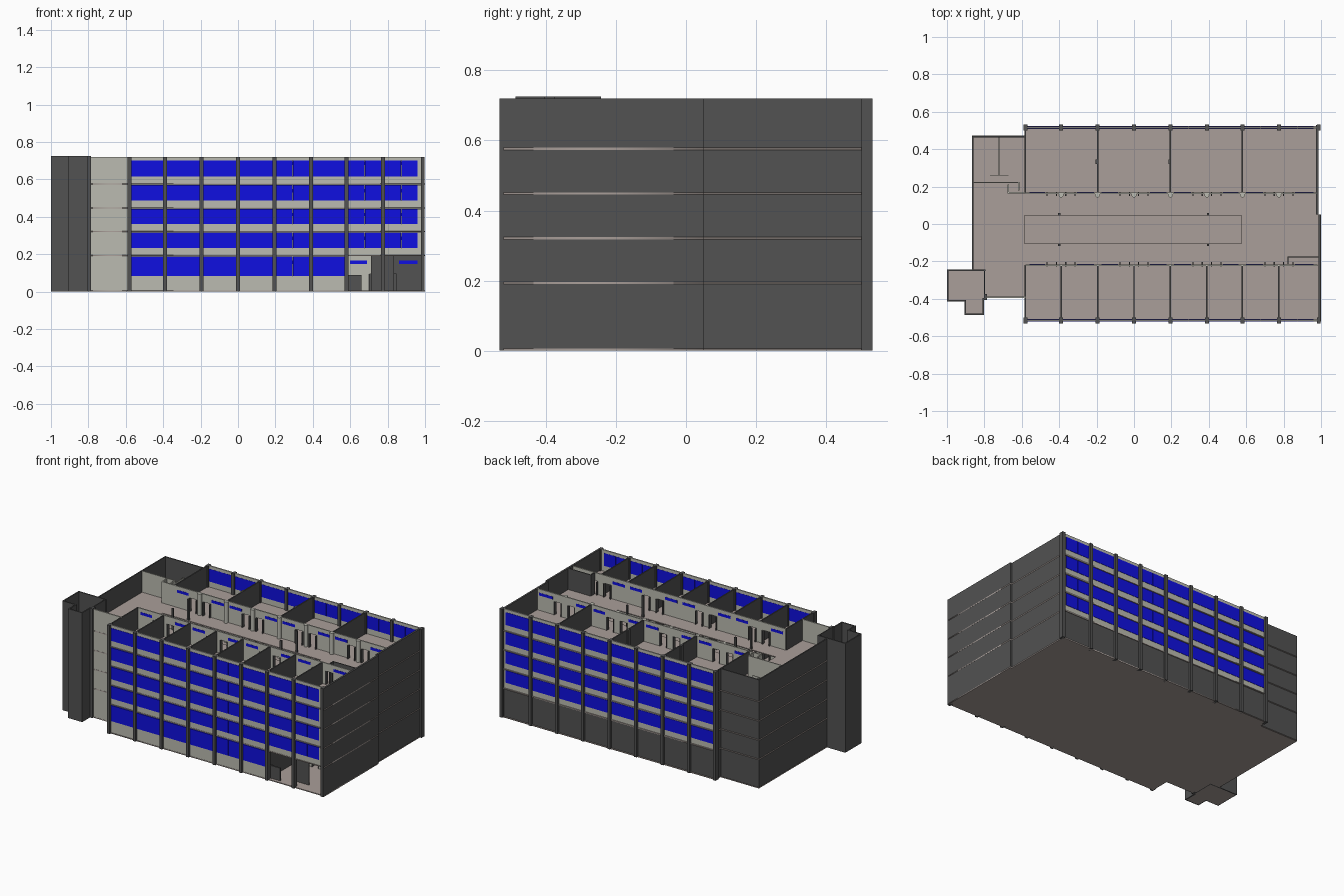
import bpy, bmesh
from mathutils import Matrix, Vector

if "Cube" in bpy.data.objects:
    bpy.data.objects.remove(bpy.data.objects["Cube"])


def material(name, rgb):
    m = bpy.data.materials.new(name)
    m.diffuse_color = (*rgb, 1)
    m.use_nodes = True
    m.node_tree.nodes["Principled BSDF"].inputs["Base Color"].default_value = m.diffuse_color
    return m


DARK = material("dark_wall", (0.085, 0.085, 0.085))
LIGHT = material("pale_panel", (0.50, 0.50, 0.44))
SLAB = material("floor_beige", (0.40, 0.345, 0.32))
BLUE = material("blue_glass", (0.005, 0.005, 0.75))
parts = {}


def mesh_for(name, mat):
    if name not in parts:
        parts[name] = (bmesh.new(), mat)
    return parts[name][0]


def box(name, mat, x0, x1, y0, y1, z0, z1):
    size = Vector((x1 - x0, y1 - y0, z1 - z0))
    mid = Vector((x0 + x1, y0 + y1, z0 + z1)) / 2
    bmesh.ops.create_cube(mesh_for(name, mat), size=1,
                          matrix=Matrix.Translation(mid) @ Matrix.Diagonal((*size, 1)))


def cylinder(name, mat, x, y, r, z0, z1):
    bmesh.ops.create_cone(mesh_for(name, mat), cap_ends=True, segments=16, radius1=r, radius2=r,
                          depth=z1 - z0, matrix=Matrix.Translation((x, y, (z0 + z1) / 2)))


def slab(name, z, t, loops):
    cu = bpy.data.curves.new(name, 'CURVE')
    cu.dimensions, cu.fill_mode, cu.extrude = '2D', 'BOTH', t / 2
    for loop in loops:
        sp = cu.splines.new('POLY')
        sp.points.add(len(loop) - 1)
        for p, (x, y) in zip(sp.points, loop):
            p.co = (x, y, 0, 1)
        sp.use_cyclic_u = True
    cu.materials.append(SLAB)
    ob = bpy.data.objects.new(name, cu)
    ob.location.z = z + t / 2
    bpy.context.collection.objects.link(ob)
    bpy.ops.object.select_all(action='DESELECT')
    ob.select_set(True)
    bpy.context.view_layer.objects.active = ob
    bpy.ops.object.convert(target='MESH')


Z = [0, 0.19, 0.318, 0.445, 0.573, 0.72]      # storey levels
X = [-0.58, -0.39, -0.195, 0, 0.195, 0.39, 0.58, 0.775, 0.99]   # column grid
T = 0.006                                     # slab thickness

# Floor slabs, with an atrium opening on the upper storeys
outline = [(-0.585, -0.521), (0.9985, -0.521), (0.9985, 0.05), (0.9865, 0.05), (0.9865, 0.524),
           (-0.585, 0.524), (-0.585, 0.472), (-0.866, 0.472), (-0.866, -0.25), (-0.995, -0.25),
           (-0.995, -0.41), (-0.90, -0.41), (-0.90, -0.48), (-0.81, -0.48), (-0.81, -0.396),
           (-0.585, -0.396)]
atrium = [(-0.585, -0.105), (0.575, -0.105), (0.575, 0.045), (-0.585, 0.045)]
for i in range(5):
    slab(f"floor_slab_{i}", Z[i], T, [outline] if i == 0 else [outline, atrium])

for i in range(5):
    z0, z1 = Z[i] + T, Z[i + 1]
    top = z1 - 0.02 if i == 4 else z1 - 0.003      # head of the windows
    sill = Z[i] + (0.083 if i == 0 else 0.043)

    # Front and back facade bays
    for k in range(8):
        a, b = X[k], X[k + 1]
        for side in (-1, 1):
            y0, y1 = sorted((side * 0.510, side * 0.519))
            g0, g1 = sorted((side * 0.509, side * 0.521))
            if i == 0 and side == 1:
                box("back_ground_wall", DARK, a, b, y0, y1, z0, z1)
                continue
            if i == 0 and k >= 6:
                continue
            box("sill_panels", LIGHT, a, b, y0, y1, z0, sill)
            if z1 - top > 0.004:
                box("window_heads", LIGHT, a, b, y0, y1, top, z1)
            l, r = a + 0.010, b - (0.03 if k == 7 else 0.010)
            cuts = [l, (l + r) / 2, r] if k in (4, 6, 7) else [l, r]
            for u, v in zip(cuts, cuts[1:]):
                box("window_glass", BLUE, u + 0.001, v - 0.001, g0, g1, sill, top)
            if k == 7:
                box("sill_panels", LIGHT, r, b, y0, y1, sill, top)

    # Gable wall in two planes, west wing and its pale front
    box("east_gable_wall", DARK, 0.986, 0.998, -0.53, 0.05, z0, z1)
    box("east_gable_wall", DARK, 0.974, 0.986, 0.05, 0.53, z0, z1)
    box("west_wing_wall", DARK, -0.865, -0.857, -0.245, 0.471, z0, z1)
    box("west_wing_wall", DARK, -0.865, -0.58, 0.463, 0.471, z0, z1)
    box("west_wing_front", LIGHT, -0.80, -0.58, -0.395, -0.387, z0, z1)
    box("main_end_walls", DARK, -0.585, -0.577, -0.52, -0.22, z0, z1)
    box("main_end_walls", DARK, -0.585, -0.577, 0.165, 0.52, z0, z1)

    # Service rooms in the west wing
    box("service_walls", LIGHT, -0.857, -0.62, 0.218, 0.224, z0, z1)
    box("service_walls", DARK, -0.675, -0.667, 0.165, 0.21, z0, z1)
    box("service_walls", DARK, -0.675, -0.58, 0.162, 0.170, z0, z1)
    box("service_walls", DARK, -0.62, -0.612, 0.18, 0.224, z0, z1)
    box("stair_divider", LIGHT, -0.724, -0.72, 0.26, 0.463, z0, z0 + 0.04)
    box("stair_divider", LIGHT, -0.77, -0.67, 0.258, 0.262, z0, z0 + 0.04)

    # Room partitions
    for x in X[1:-1]:
        if not (i == 0 and x > 0.6):
            box("front_partitions", DARK, x - 0.004, x + 0.004, -0.512, -0.224, z0, z1)
    for x in (-0.195, 0.195, 0.58):
        box("back_partitions", DARK, x - 0.004, x + 0.004, 0.168, 0.512, z0, z1)

    # Corridor walls with doorways and high window strips
    for y, side in ((-0.22, 1), (0.165, -1)):
        for k in range(8):
            a, b = X[k], min(X[k + 1], 0.98)
            left = k % 2 == 0
            d0 = b - 0.075 if left else a + 0.025
            d1 = d0 + 0.05
            head = z0 + 0.088
            s0, s1 = z1 - 0.042, z1 - 0.024
            w = 0.004
            mat = DARK if i == 0 and k == 7 and side == 1 else LIGHT
            nm = "entrance_back_wall" if mat is DARK else "corridor_walls"
            box(nm, mat, a, d0, y - w, y + w, z0, z1)
            box(nm, mat, d1, b, y - w, y + w, z0, z1)
            box(nm, mat, d0, d1, y - w, y + w, head, z1)
            u, v = (a + 0.02, d0 - 0.01) if left else (d1 + 0.01, b - 0.02)
            box("corridor_window_strips", BLUE, u, v, y - w - 0.001, y + w + 0.001, s0, s1)
            for x in (d0, d1):
                ya, yb = sorted((y - side * 0.006, y + side * 0.016))
                box("door_jambs", DARK, x - 0.003, x + 0.003, ya, yb, z0, head)

    # Corner niche and atrium posts
    box("corner_niche", DARK, 0.82, 0.986, -0.179, -0.173, z0, z1)
    box("corner_niche", DARK, 0.82, 0.826, -0.216, -0.179, z0, z1)
    for x in (-0.4, 0.395):
        for y in (0.052, -0.112):
            box("atrium_posts", DARK, x - 0.006, x + 0.006, y - 0.006, y + 0.006, z0, z1)

# Facade columns running the full height
for x in X:
    for y0, y1 in ((-0.532, -0.50), (0.50, 0.532)):
        xe = min(x, 0.988)
        box("facade_columns", DARK, xe - 0.01, xe + 0.01, y0, y1, 0, 0.72)

# Round corridor columns and mid-room posts
for x in X[1:-1]:
    cylinder("round_columns", LIGHT, x, 0.155, 0.013, T, 0.72)
for x in (-0.2, 0.19):
    box("room_posts", DARK, x - 0.006, x + 0.006, 0.32, 0.345, T, 0.72)

# Open ground-floor entrance
box("entrance_low_wall", DARK, 0.585, 0.66, -0.50, -0.49, T, 0.09)
box("entrance_screen", DARK, 0.71, 0.835, -0.45, -0.44, T, 0.19)

# Stepped shaft at the west end
H, w = 0.725, 0.008
for x0, x1, y0, y1 in ((-1, -1 + w, -0.415, -0.243), (-1, -0.795, -0.251, -0.243),
                       (-1, -0.9, -0.415, -0.407), (-0.907, -0.899, -0.487, -0.407),
                       (-0.907, -0.803, -0.487, -0.479), (-0.811, -0.803, -0.487, -0.395),
                       (-0.803, -0.785, -0.405, -0.375), (-0.803, -0.797, -0.375, -0.245)):
    box("stair_shaft", DARK, x0, x1, y0, y1, 0, H)

# Turn the collected parts into objects
for name, (bm, mat) in parts.items():
    me = bpy.data.meshes.new(name)
    bm.to_mesh(me)
    bm.free()
    me.materials.append(mat)
    bpy.context.collection.objects.link(bpy.data.objects.new(name, me))
